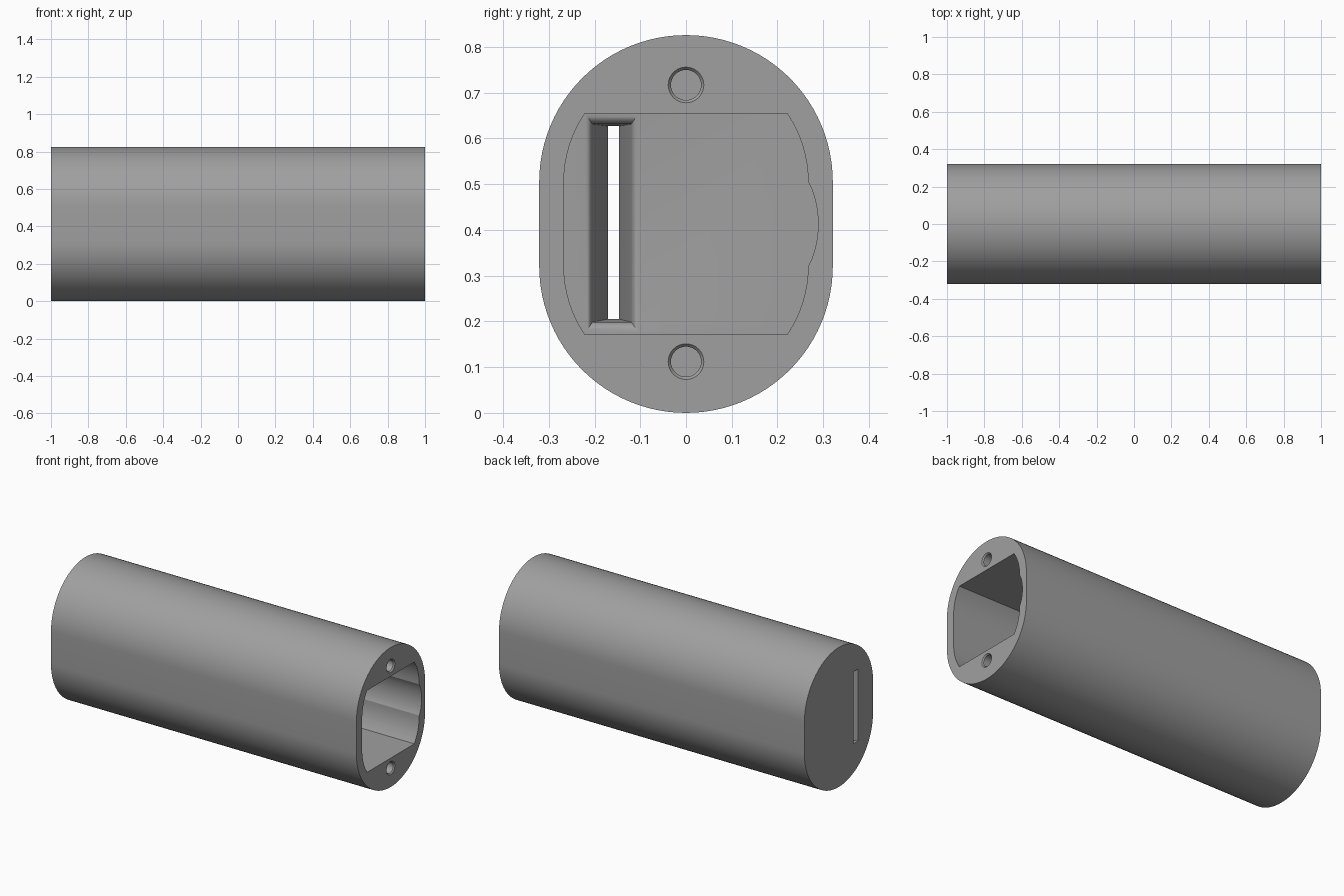
import bpy, bmesh, math

if "Cube" in bpy.data.objects:
    bpy.data.objects.remove(bpy.data.objects["Cube"])

grey = bpy.data.materials.new("plain grey")
grey.diffuse_color = (0.35, 0.35, 0.35, 1)
grey.use_nodes = True
grey.node_tree.nodes["Principled BSDF"].inputs["Base Color"].default_value = grey.diffuse_color


def loft(name, rings):
    """Solid through rings given as (x, [(y, z), ...]), capped at both ends."""
    bm = bmesh.new()
    loops = [[bm.verts.new((x, y, z)) for y, z in pts] for x, pts in rings]
    n = len(loops[0])
    for a, b in zip(loops, loops[1:]):
        for i in range(n):
            j = (i + 1) % n
            bm.faces.new((a[i], a[j], b[j], b[i]))
    bm.faces.new(loops[0])
    bm.faces.new(loops[-1])
    bmesh.ops.recalc_face_normals(bm, faces=bm.faces)
    mesh = bpy.data.meshes.new(name)
    bm.to_mesh(mesh)
    bm.free()
    mesh.materials.append(grey)
    ob = bpy.data.objects.new(name, mesh)
    bpy.context.collection.objects.link(ob)
    return ob


def arc(cy, cz, r, a0, a1, n):
    """Arc points, angles in degrees from +y towards +z."""
    angles = [math.radians(a0 + (a1 - a0) * i / n) for i in range(n + 1)]
    return [(cy + r * math.cos(a), cz + r * math.sin(a)) for a in angles]


def rect(y0, y1, z0, z1):
    return [(y0, z0), (y1, z0), (y1, z1), (y0, z1)]


LOW, HIGH, MID = 0.321, 0.505, 0.413     # centres of the rounded ends

# Body: rounded outline running the full length
outline = arc(0, HIGH, 0.321, 0, 180, 48) + arc(0, LOW, 0.321, 180, 360, 48)
body = loft("case_body", [(-1, outline), (1, outline)])

# Main cavity: flat top and bottom, rounded sides, bulge on the back side
FLOOR = -0.84
corner = math.degrees(math.asin(0.15 / 0.267))
bulge = math.degrees(math.asin(0.092 / 0.216))
cavity = (arc(0, HIGH, 0.267, 0, corner, 8)
          + arc(0, HIGH, 0.267, 180 - corner, 180, 8)
          + arc(0, LOW, 0.267, 180, 180 + corner, 8)
          + arc(0, LOW, 0.267, 360 - corner, 360, 8)
          + arc(0.073, MID, 0.216, -bulge, bulge, 12)[1:-1])
cutters = [loft("cavity_cutter", [(FLOOR, cavity), (1.1, cavity)])]

# Slot: rounded mouth in the cavity floor, narrowing to a slit through the end
mouth = rect(-0.220, -0.104, 0.176, 0.654)
rings = [(FLOOR + 0.02, mouth)]
for i in range(6):
    t = math.radians(80 * i / 5)
    w, h = 0.016 * math.sin(t), 0.023 * math.sin(t)
    rings.append((FLOOR - 0.025 * (1 - math.cos(t)),
                  rect(-0.220 + w, -0.104 - w, 0.176 + h, 0.654 - h)))
rings += [(-0.96, rect(-0.170, -0.147, 0.205, 0.627)),
          (-0.975, rect(-0.170, -0.147, 0.205, 0.627)),
          (-1.0, rect(-0.182, -0.138, 0.203, 0.629)),
          (-1.05, rect(-0.182, -0.138, 0.203, 0.629))]
cutters.append(loft("slot_cutter", rings))

# Screw holes with a small chamfer
for z in (0.112, 0.717):
    cutters.append(loft("screw_hole_cutter", [
        (x, arc(0, z, r, 0, 348.75, 31))
        for x, r in ((1.05, 0.039), (1.0, 0.039), (0.993, 0.033), (0.8, 0.033))]))

# Cut everything out of the body
bpy.context.view_layer.objects.active = body
for cutter in cutters:
    cutter.hide_render = True
    mod = body.modifiers.new("cut", 'BOOLEAN')
    mod.operation = 'DIFFERENCE'
    mod.solver = 'EXACT'
    mod.object = cutter
    bpy.ops.object.modifier_apply(modifier=mod.name)
    bpy.data.objects.remove(cutter)

# Smooth the curved walls, keep the rims crisp
bpy.ops.object.select_all(action='DESELECT')
body.select_set(True)
bpy.ops.object.shade_smooth_by_angle(angle=math.radians(25))
